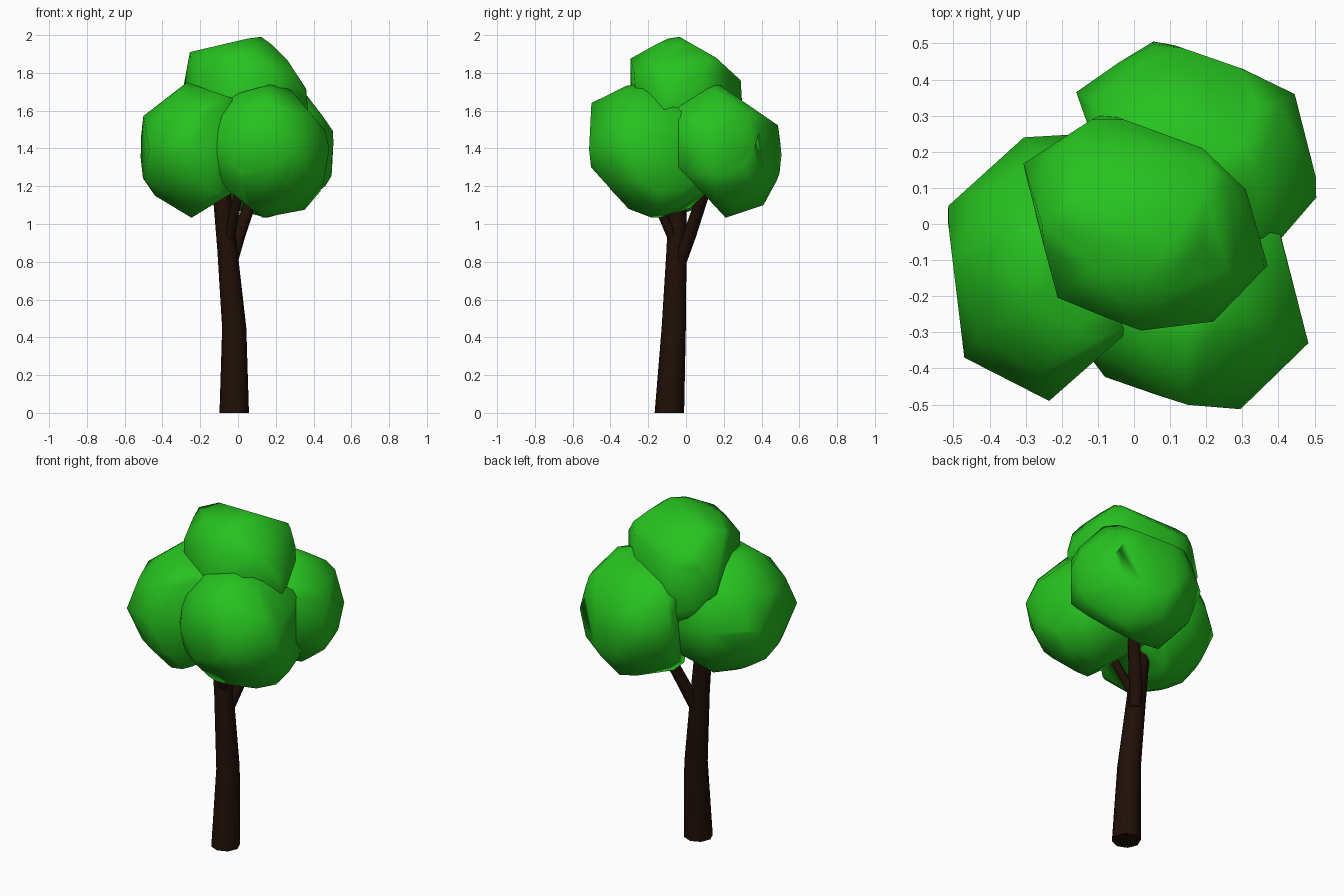
import bpy, bmesh
from mathutils import Vector

if "Cube" in bpy.data.objects:
    bpy.data.objects.remove(bpy.data.objects["Cube"])


def material(name, rgb):
    m = bpy.data.materials.new(name)
    m.diffuse_color = (*rgb, 1)
    m.use_nodes = True
    m.node_tree.nodes["Principled BSDF"].inputs["Base Color"].default_value = m.diffuse_color
    return m


leaf = material("leaf_green", (0.02, 0.54, 0.014))
bark = material("bark_brown", (0.014, 0.005, 0.002))


def finish(bm, name, mat):
    bmesh.ops.recalc_face_normals(bm, faces=bm.faces)
    me = bpy.data.meshes.new(name)
    bm.to_mesh(me)
    bm.free()
    me.materials.append(mat)
    ob = bpy.data.objects.new(name, me)
    bpy.context.collection.objects.link(ob)
    for p in me.polygons:
        p.use_smooth = True
    return ob


def hull(bm):
    bmesh.ops.delete(bm, geom=bm.edges[:], context='EDGES_FACES')
    bmesh.ops.convex_hull(bm, input=bm.verts[:])
    loose = [v for v in bm.verts if not v.link_faces]
    bmesh.ops.delete(bm, geom=loose, context='VERTS')


def foliage(name, center, outlines):
    """Ball pulled out to outline corners, then shaved flat along the outlines."""
    c = Vector(center)
    bm = bmesh.new()
    bmesh.ops.create_icosphere(bm, subdivisions=2, radius=0.368)
    bmesh.ops.translate(bm, verts=bm.verts, vec=c)
    for (i, j), pts in outlines.items():
        for p in pts:
            co = c.copy()
            co[i], co[j] = p
            bm.verts.new(co)
    hull(bm)
    for (i, j), pts in outlines.items():
        for a, b in zip(pts, pts[1:]):
            co, n = c.copy(), Vector((0, 0, 0))
            co[i], co[j] = a
            n[i], n[j] = b[1] - a[1], a[0] - b[0]
            if n.dot(co - c) < 0:
                n.negate()
            bmesh.ops.bisect_plane(bm, geom=bm.verts[:] + bm.edges[:] + bm.faces[:],
                                   plane_co=co, plane_no=n.normalized(), clear_outer=True)
            bmesh.ops.remove_doubles(bm, verts=bm.verts, dist=0.002)
            hull(bm)
    bmesh.ops.remove_doubles(bm, verts=bm.verts, dist=0.05)
    hull(bm)
    return finish(bm, name, leaf)


FRONT, SIDE, TOP = (0, 2), (1, 2), (0, 1)

# Crown ball
foliage("foliage_top", (0.03, 0, 1.635), {
    FRONT: [(-.29, 1.72), (-.255, 1.91), (.13, 2.0), (.26, 1.87), (.365, 1.71)],
    SIDE: [(-.30, 1.7), (-.295, 1.88), (-.055, 2.003), (.16, 1.88), (.29, 1.76), (.295, 1.68)],
    TOP: [(-.31, .165), (-.085, .31), (.19, .21), (.31, .095), (.37, -.115),
          (.22, -.27), (.02, -.295), (-.21, -.21), (-.31, .165)]})
# Three lower balls
foliage("foliage_left", (-.165, -.12, 1.395), {
    FRONT: [(-.1, 1.69), (-.27, 1.75), (-.51, 1.565), (-.518, 1.25), (-.44, 1.15),
            (-.246, 1.033), (-.055, 1.15)],
    TOP: [(-.305, .24), (-.52, .045), (-.47, -.37), (-.235, -.49), (-.11, -.38)]})
foliage("foliage_front_right", (.145, -.145, 1.395), {
    FRONT: [(-.08, 1.67), (.24, 1.757), (.484, 1.47), (.49, 1.236), (.352, 1.075),
            (.13, 1.033), (-.055, 1.18)],
    SIDE: [(-.1, 1.65), (-.262, 1.757), (-.505, 1.64), (-.516, 1.315), (-.304, 1.08), (-.18, 1.033)],
    TOP: [(-.105, -.415), (.14, -.50), (.295, -.513), (.483, -.33), (.41, -.045)]})
foliage("foliage_back_right", (.15, .15, 1.395), {
    FRONT: [(.362, 1.69), (.515, 1.48), (.495, 1.24)],
    SIDE: [(0, 1.65), (.146, 1.757), (.49, 1.52), (.513, 1.29), (.41, 1.1), (.21, 1.033), (.055, 1.2)],
    TOP: [(-.13, .28), (-.16, .365), (.055, .515), (.30, .43), (.445, .36), (.515, .085), (.39, -.06)]})


def limb(name, path, sides=8):
    """Tapered tube through (x, y, z, radius) rings, rings kept level."""
    bm = bmesh.new()
    rings = []
    for x, y, z, r in path:
        res = bmesh.ops.create_circle(bm, segments=sides, radius=r)
        bmesh.ops.translate(bm, verts=res["verts"], vec=(x, y, z))
        rings.append(res["verts"])
    for lo, hi in zip(rings, rings[1:]):
        for k in range(sides):
            m = (k + 1) % sides
            bm.faces.new((lo[k], lo[m], hi[m], hi[k]))
    bm.faces.new(rings[0])
    bm.faces.new(rings[-1])
    ob = finish(bm, name, bark)
    bpy.context.view_layer.objects.active = ob
    ob.select_set(True)
    bpy.ops.object.shade_smooth_by_angle(angle=1.0)
    ob.select_set(False)


# Trunk and two branches
limb("trunk", [(-.02, -.088, 0, .078), (-.02, -.065, .45, .064),
               (-.057, -.05, .87, .053), (-.10, -.04, 1.3, .045)])
limb("branch_back", [(-.035, -.03, .8, .035), (.0, .015, .93, .037), (.13, .14, 1.3, .03)])
limb("branch_front", [(-.055, -.05, .88, .03), (.0, -.17, 1.15, .024), (.03, -.22, 1.28, .02)])
